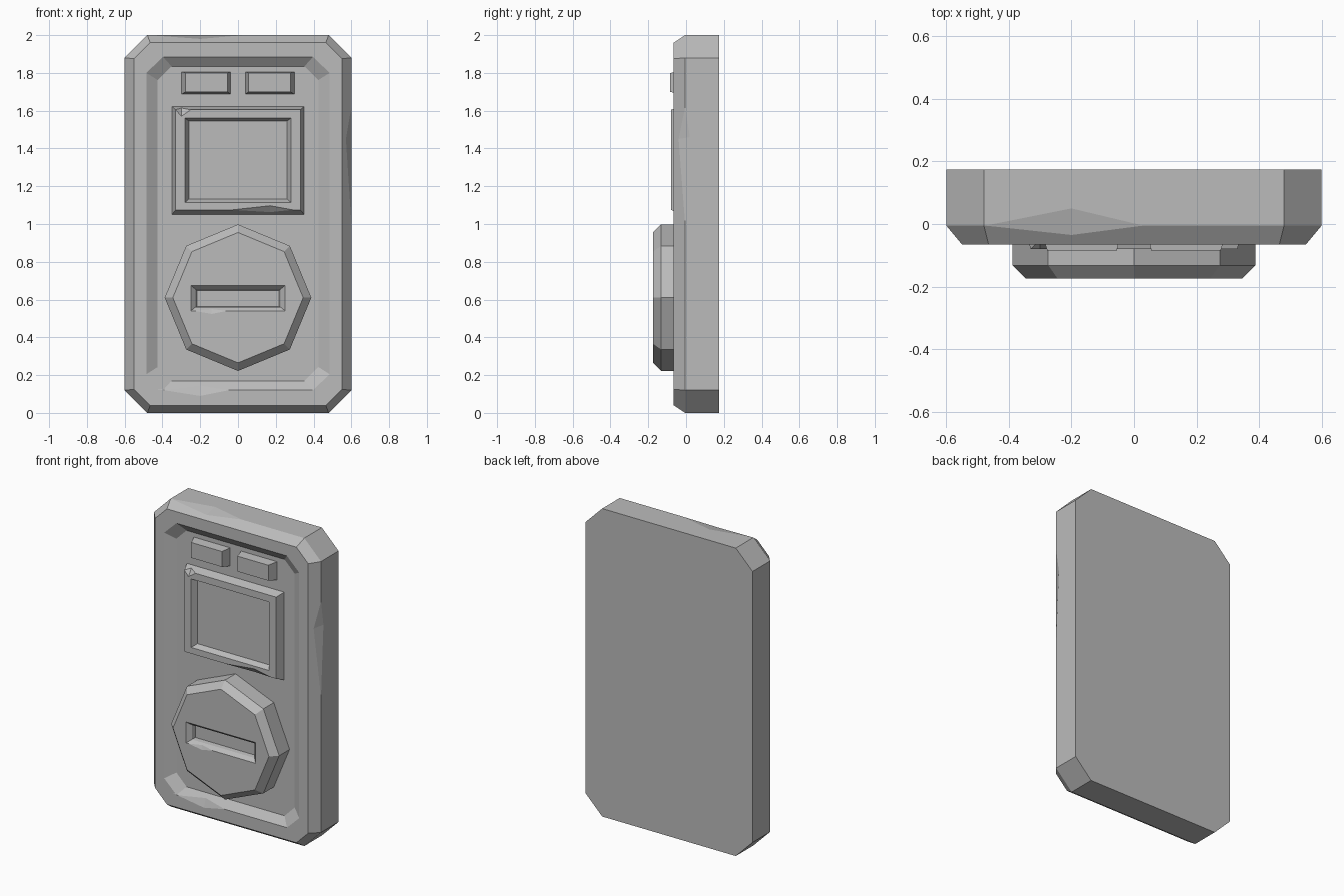
import bpy, bmesh, math
from mathutils import Vector

if "Cube" in bpy.data.objects:
    bpy.data.objects.remove(bpy.data.objects["Cube"], do_unlink=True)

grey = bpy.data.materials.new("plain grey")
grey.use_nodes = True
GREY = (0.5, 0.5, 0.5, 1)
grey.diffuse_color = GREY
grey.node_tree.nodes["Principled BSDF"].inputs["Base Color"].default_value = GREY


def finish(name, bm):
    bmesh.ops.recalc_face_normals(bm, faces=bm.faces)
    mesh = bpy.data.meshes.new(name)
    bm.to_mesh(mesh)
    bm.free()
    mesh.materials.append(grey)
    obj = bpy.data.objects.new(name, mesh)
    bpy.context.collection.objects.link(obj)
    return obj


def rect(y, x0, x1, z0, z1):
    return [(x0, y, z0), (x1, y, z0), (x1, y, z1), (x0, y, z1)]


def cut_rect(y, hx, z0, z1, cx, cz):
    """Rectangle outline with clipped corners."""
    return [(-hx + cx, y, z0), (hx - cx, y, z0), (hx, y, z0 + cz), (hx, y, z1 - cz),
            (hx - cx, y, z1), (-hx + cx, y, z1), (-hx, y, z1 - cz), (-hx, y, z0 + cz)]


def octagon(y, r, z):
    return [(r * math.sin(i * math.pi / 4), y, z + r * math.cos(i * math.pi / 4))
            for i in range(8)]


def skin(name, rings):
    """Join outlines into a closed solid with capped ends."""
    bm = bmesh.new()
    loops = [[bm.verts.new(p) for p in ring] for ring in rings]
    for a, b in zip(loops, loops[1:]):
        for i in range(len(a)):
            j = (i + 1) % len(a)
            bm.faces.new((a[i], a[j], b[j], b[i]))
    bm.faces.new(loops[0])
    bm.faces.new(loops[-1])
    return finish(name, bm)


def carve(obj, cutter):
    """Subtract the cutter and discard it."""
    mod = obj.modifiers.new("carve", 'BOOLEAN')
    mod.operation = 'DIFFERENCE'
    mod.solver = 'EXACT'
    mod.object = cutter
    graph = bpy.context.evaluated_depsgraph_get()
    mesh = bpy.data.meshes.new_from_object(obj.evaluated_get(graph))
    obj.modifiers.clear()
    obj.data = mesh
    bpy.data.objects.remove(cutter, do_unlink=True)


def chip(obj, a, b, t, u):
    """Knock a wedge out of the edge a-b, reaching t and u on its two faces."""
    mid = (Vector(t) + Vector(u)) / 2
    bm = bmesh.new()
    v = [bm.verts.new(mid + (Vector(p) - mid) * 1.4) for p in (a, b, t, u)]
    for i, j, k in ((0, 1, 2), (0, 1, 3), (0, 2, 3), (1, 2, 3)):
        bm.faces.new((v[i], v[j], v[k]))
    carve(obj, finish("chip_cutter", bm))


# Casing: back plate, bevelled front rim, sloped recess
FLOOR = -0.025
casing = skin("casing", [
    cut_rect(0.175, 0.6, 0, 2, 0.12, 0.12),
    cut_rect(-0.005, 0.6, 0, 2, 0.12, 0.12),
    cut_rect(-0.065, 0.55, 0.04, 1.96, 0.085, 0.085),
    cut_rect(-0.065, 0.485, 0.12, 1.885, 0.088, 0.085),
    cut_rect(FLOOR, 0.425, 0.17, 1.835, 0.073, 0.073)])
chip(casing, (-0.475, -0.005, 2), (0.03, -0.005, 2), (-0.2, 0.05, 2), (-0.2, -0.035, 1.98))
chip(casing, (0.6, -0.005, 1), (0.6, -0.005, 1.62), (0.6, 0.02, 1.46), (0.571, -0.04, 1.45))
chip(casing, (-0.39, -0.065, 0.12), (-0.05, -0.065, 0.12),
     (-0.2, -0.065, 0.09), (-0.2, -0.045, 0.145))

# Screen frame with sunken pane
BASE = FLOOR + 0.01
frame = skin("screen_frame", [
    rect(BASE, -0.353, 0.353, 1.047, 1.625),
    rect(-0.08, -0.33, 0.33, 1.075, 1.605),
    rect(-0.08, -0.28, 0.28, 1.115, 1.56),
    rect(-0.045, -0.26, 0.26, 1.132, 1.545)])
chip(frame, (-0.03, -0.08, 1.075), (0.29, -0.08, 1.075),
     (0.17, -0.08, 1.097), (0.17, -0.052, 1.063))
chip(frame, (-0.33, -0.08, 1.605), (-0.25, -0.08, 1.605),
     (-0.3, -0.08, 1.57), (-0.3, -0.05, 1.614))

# Two raised buttons
for name, s in (("left_button", 1), ("right_button", -1)):
    skin(name, [rect(BASE, s * 0.038, s * 0.302, 1.685, 1.807),
                rect(-0.085, s * 0.055, s * 0.277, 1.7, 1.8)])

# Eight-sided dial with a coin-like slot
dial = skin("dial", [octagon(BASE, 0.388, 0.61), octagon(-0.132, 0.388, 0.61),
                     octagon(-0.175, 0.345, 0.61)])
carve(dial, skin("slot_cutter", [
    rect(-0.2, -0.25, 0.25, 0.54, 0.675),
    rect(-0.175, -0.25, 0.25, 0.54, 0.675),
    rect(-0.152, -0.225, 0.225, 0.56, 0.655),
    rect(-0.125, -0.218, 0.218, 0.564, 0.647)]))
chip(dial, (-0.23, -0.175, 0.54), (-0.06, -0.175, 0.54),
     (-0.14, -0.175, 0.524), (-0.14, -0.163, 0.551))
